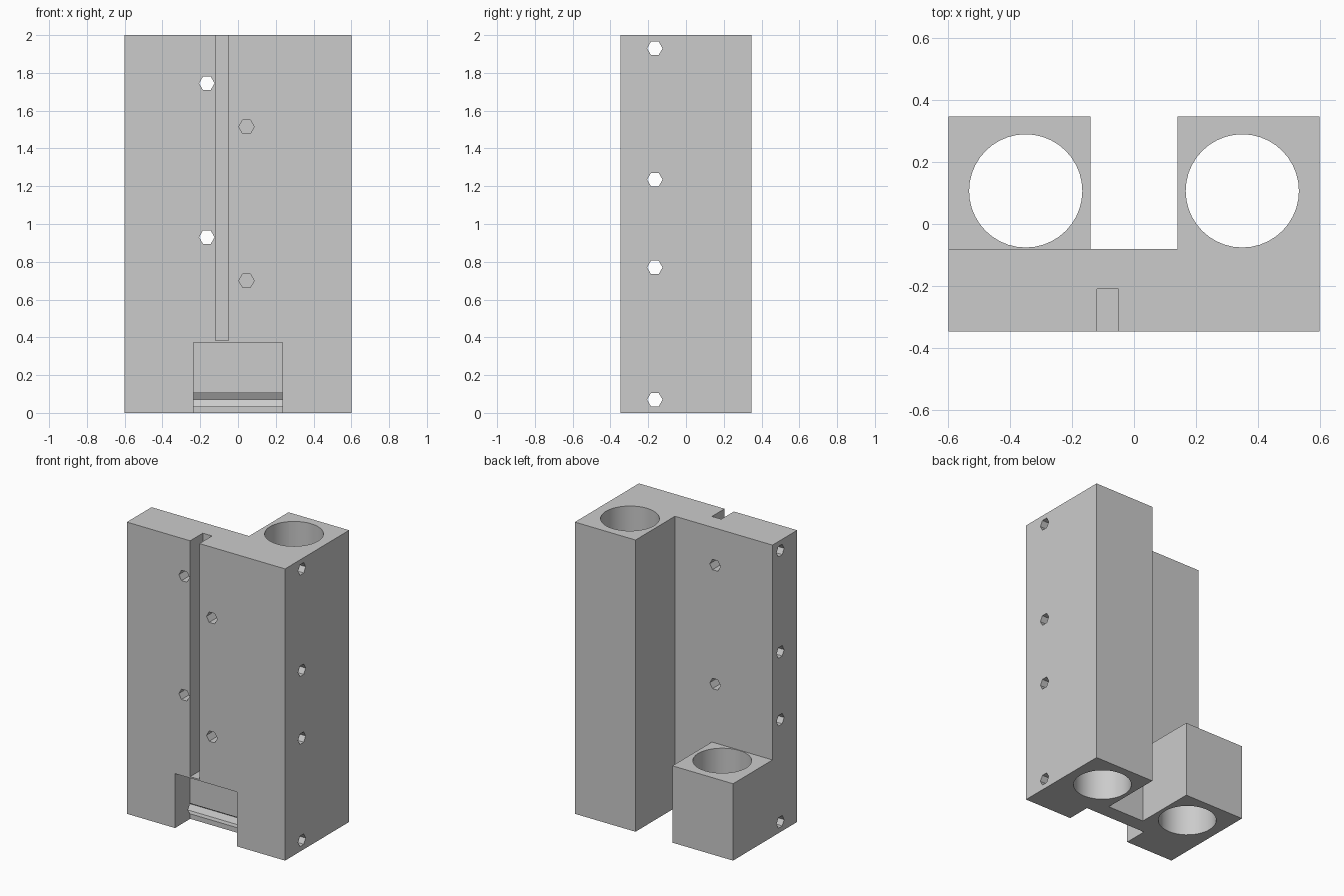
import bpy
import bmesh
from math import cos, sin, tau

cube = bpy.data.objects.get("Cube")
if cube:
    bpy.data.objects.remove(cube, do_unlink=True)


def prism(name, outline, axis, lo, hi):
    """Extrude a 2D outline along an axis, from lo to hi."""
    place = {"x": lambda a, b, t: (t, a, b),
             "y": lambda a, b, t: (a, t, b),
             "z": lambda a, b, t: (a, b, t)}[axis]
    bm = bmesh.new()
    rings = [[bm.verts.new(place(a, b, t)) for a, b in outline] for t in (lo, hi)]
    count = len(outline)
    for ring in rings:
        bm.faces.new(ring)
    for i in range(count):
        j = (i + 1) % count
        bm.faces.new((rings[0][i], rings[0][j], rings[1][j], rings[1][i]))
    bmesh.ops.recalc_face_normals(bm, faces=bm.faces)
    mesh = bpy.data.meshes.new(name)
    bm.to_mesh(mesh)
    bm.free()
    obj = bpy.data.objects.new(name, mesh)
    bpy.context.collection.objects.link(obj)
    return obj


def rect(a0, a1, b0, b1):
    return [(a0, b0), (a1, b0), (a1, b1), (a0, b1)]


def ring(a, b, radius, sides):
    return [(a + radius * cos(tau * i / sides), b + radius * sin(tau * i / sides))
            for i in range(sides)]


FRONT, STEP, BACK = -0.347, -0.08, 0.347
HEX = 0.041

# Body: a front plate with two rear columns
body = prism("bracket_body", [
    (-0.6, FRONT), (0.6, FRONT), (0.6, BACK), (0.14, BACK),
    (0.14, STEP), (-0.14, STEP), (-0.14, BACK), (-0.6, BACK)], "z", 0, 2)

cutters = [
    # Shorten the column on the right
    prism("column_cutter", rect(-0.7, -0.1, STEP, 0.5), "z", 0.527, 2.1),
    # Front groove and bottom notch
    prism("groove_cutter", rect(-0.12, -0.05, -0.5, -0.21), "z", 0.383, 2.1),
    prism("notch_cutter", rect(-0.235, 0.235, -0.5, -0.182), "z", -0.1, 0.373),
]
# Round bores through both columns
for x in (-0.35, 0.35):
    cutters.append(prism("bore_cutter", ring(x, 0.107, 0.183, 40), "z", -0.1, 2.1))
# Hexagonal cross holes from side to side
for z in (0.07, 0.77, 1.235, 1.93):
    cutters.append(prism("side_hole_cutter", ring(-0.165, z, HEX, 6), "x", -0.7, 0.7))
# Hexagonal front holes: one pair through, one pair blind
for x, end, heights in ((-0.165, 0.1, (0.93, 1.745)), (0.045, -0.17, (0.7, 1.515))):
    for z in heights:
        cutters.append(prism("front_hole_cutter", ring(x, z, HEX, 6), "y", -0.5, end))

# Cut the body and drop the helpers
bpy.ops.object.select_all(action="DESELECT")
body.select_set(True)
bpy.context.view_layer.objects.active = body
for cutter in cutters:
    cutter.hide_render = True
    mod = body.modifiers.new("cut", "BOOLEAN")
    mod.operation = "DIFFERENCE"
    mod.solver = "EXACT"
    mod.object = cutter
    bpy.ops.object.modifier_apply(modifier=mod.name)
    bpy.data.objects.remove(cutter, do_unlink=True)

# Plain grey finish
grey = bpy.data.materials.new("light_grey")
grey.use_nodes = True
colour = (0.6, 0.6, 0.6, 1)
grey.diffuse_color = colour
grey.node_tree.nodes["Principled BSDF"].inputs["Base Color"].default_value = colour
body.data.materials.clear()
body.data.materials.append(grey)
for face in body.data.polygons:
    face.material_index = 0
bpy.ops.object.shade_smooth_by_angle()
